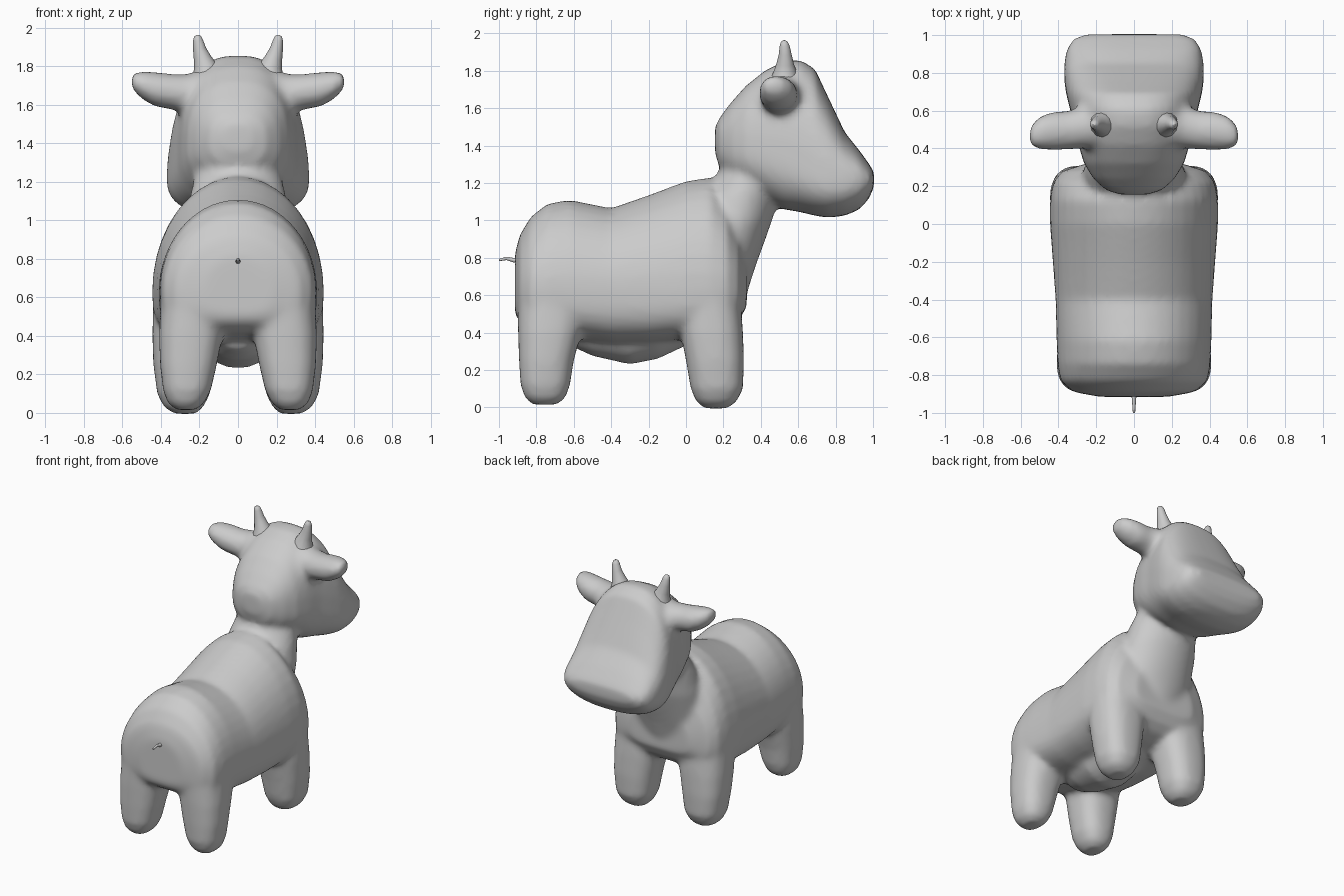
import bpy, bmesh, math
from mathutils import Vector

if "Cube" in bpy.data.objects:
    bpy.data.objects.remove(bpy.data.objects["Cube"])

SEG = 40


def power(v, n):
    return math.copysign(abs(v) ** (2 / n), v)


def loft(bm, axis, stations, n_lo=2.0, n_hi=2.0, mirror=False):
    """Loft rounded rings. station = (pos, lo, mid, hi, x_lo, x_hi)."""
    for side in ((1, -1) if mirror else (1,)):
        rings = []
        for pos, lo, mid, hi, x0, x1 in stations:
            ring = []
            for i in range(SEG):
                a = math.tau * i / SEG
                n = n_hi if math.sin(a) > 0 else n_lo
                c, s = power(math.cos(a), n), power(math.sin(a), n)
                x = side * ((x0 + x1) / 2 + c * (x1 - x0) / 2)
                h = mid + s * ((hi - mid) if s > 0 else (mid - lo))
                p = {'y': (x, pos, h), 'z': (x, h, pos),
                     'x': (side * pos, (x0 + x1) / 2 + c * (x1 - x0) / 2, h)}[axis]
                ring.append(bm.verts.new(p))
            rings.append(ring)
        for a, b in zip(rings, rings[1:]):
            for i in range(SEG):
                j = (i + 1) % SEG
                bm.faces.new((a[i], a[j], b[j], b[i]))
        bm.faces.new(rings[0])
        bm.faces.new(rings[-1])


def finish(bm, name):
    bmesh.ops.recalc_face_normals(bm, faces=bm.faces)
    for f in bm.faces:
        f.smooth = True
    me = bpy.data.meshes.new(name)
    bm.to_mesh(me)
    bm.free()
    ob = bpy.data.objects.new(name, me)
    bpy.context.collection.objects.link(ob)
    return ob


def tube(name, pts, radii):
    """Tapered round tube along a curved path."""
    cu = bpy.data.curves.new(name, 'CURVE')
    cu.dimensions = '3D'
    cu.bevel_depth = 1
    cu.bevel_resolution = 4
    cu.use_fill_caps = True
    sp = cu.splines.new('POLY')
    sp.points.add(len(pts) - 1)
    for p, co, r in zip(sp.points, pts, radii):
        p.co = (*co, 1)
        p.radius = r
    sp.use_smooth = True
    ob = bpy.data.objects.new(name, cu)
    bpy.context.collection.objects.link(ob)
    return ob


skin = bmesh.new()

# torso: y, bottom, top, half width
torso = [(-.915, .50, .82, .18), (-.89, .46, .92, .32), (-.83, .42, 1.02, .39),
         (-.74, .40, 1.09, .405), (-.62, .37, 1.11, .41), (-.4, .34, 1.065, .415),
         (-.2, .34, 1.135, .43), (0, .36, 1.21, .445), (.13, .38, 1.23, .445),
         (.22, .41, 1.14, .43), (.28, .46, 1.0, .38), (.325, .54, .86, .24)]
loft(skin, 'y', [(y, lo, .63, hi, -w, w) for y, lo, hi, w in torso], 3.2, 2.0)

# belly bulge
belly = [(-.62, .33, .1), (-.5, .275, .17), (-.3, .23, .21), (-.15, .26, .2), (.02, .34, .12)]
loft(skin, 'y', [(y, lo, .42, .6, -w, w) for y, lo, w in belly])

# neck: z, back, front, half width
neck = [(.56, 0, .31, .2), (.75, 0, .37, .28), (.9, 0, .425, .28), (1.0, .05, .46, .27),
        (1.12, .08, .49, .25), (1.25, .17, .53, .22), (1.4, .22, .55, .2)]
loft(skin, 'z', [(z, a, (a + b) / 2, b, -w, w) for z, a, b, w in neck])

# head: y, bottom, widest height, top, half width
head = [(.155, 1.36, 1.43, 1.5, .07), (.18, 1.28, 1.42, 1.55, .15), (.24, 1.22, 1.4, 1.63, .215),
        (.32, 1.18, 1.38, 1.72, .265), (.42, 1.11, 1.36, 1.80, .295), (.52, 1.06, 1.32, 1.85, .315),
        (.61, 1.045, 1.27, 1.86, .34), (.69, 1.025, 1.23, 1.81, .36), (.76, 1.015, 1.21, 1.66, .37),
        (.85, 1.025, 1.21, 1.47, .37), (.93, 1.06, 1.22, 1.37, .355), (.98, 1.12, 1.22, 1.3, .32),
        (1.005, 1.18, 1.22, 1.26, .26)]
loft(skin, 'y', [(y, lo, m, hi, -w, w) for y, lo, m, hi, w in head], 2.5, 2.5)

# front legs and back legs: z, back, front, inner x, outer x
front_leg = [(-.005, .10, .22, .22, .33), (.03, .055, .27, .18, .385), (.1, .025, .305, .145, .42),
             (.25, .0, .31, .12, .44), (.4, -.03, .305, .09, .445), (.6, -.05, .29, .05, .44)]
back_leg = [(.015, -.82, -.69, .22, .32), (.05, -.86, -.645, .175, .365), (.12, -.885, -.62, .14, .39),
            (.25, -.893, -.60, .11, .405), (.4, -.898, -.56, .08, .41), (.6, -.9, -.5, .04, .40)]
for leg in (front_leg, back_leg):
    loft(skin, 'z', [(z, a, (a + b) / 2, b, x0, x1) for z, a, b, x0, x1 in leg], 2.5, 2.5, True)

# ears: x, bottom, top, back, front
ear = [(.15, 1.53, 1.80, .40, .68), (.26, 1.55, 1.76, .40, .63), (.34, 1.575, 1.76, .395, .60),
       (.43, 1.59, 1.77, .39, .595), (.5, 1.63, 1.775, .395, .57), (.54, 1.67, 1.765, .41, .53),
       (.555, 1.70, 1.75, .43, .49)]
loft(skin, 'x', [(x, lo, (lo + hi) / 2, hi, y0, y1) for x, lo, hi, y0, y1 in ear], mirror=True)

# blend everything into one soft skin
body = finish(skin, "cow_body")
m = body.modifiers.new("blend", 'REMESH')
m.mode = 'VOXEL'
m.voxel_size = .02
m.use_smooth_shade = True
m = body.modifiers.new("soften", 'SMOOTH')
m.factor = .5
m.iterations = 8

# horns
for side, label in ((1, "right"), (-1, "left")):
    tube("horn_" + label,
         [(side * x, y, z) for x, y, z in ((.16, .53, 1.74), (.17, .53, 1.80), (.185, .53, 1.84),
                                           (.20, .53, 1.89), (.208, .527, 1.935), (.211, .525, 1.955),
                                           (.212, .525, 1.963))],
         (.085, .06, .046, .034, .026, .018, .006))

# tail
tube("tail", [(0, -.86, .79), (0, -.92, .787), (0, -.96, .797), (0, -1.0, .788)],
     (.018, .012, .009, .006))
